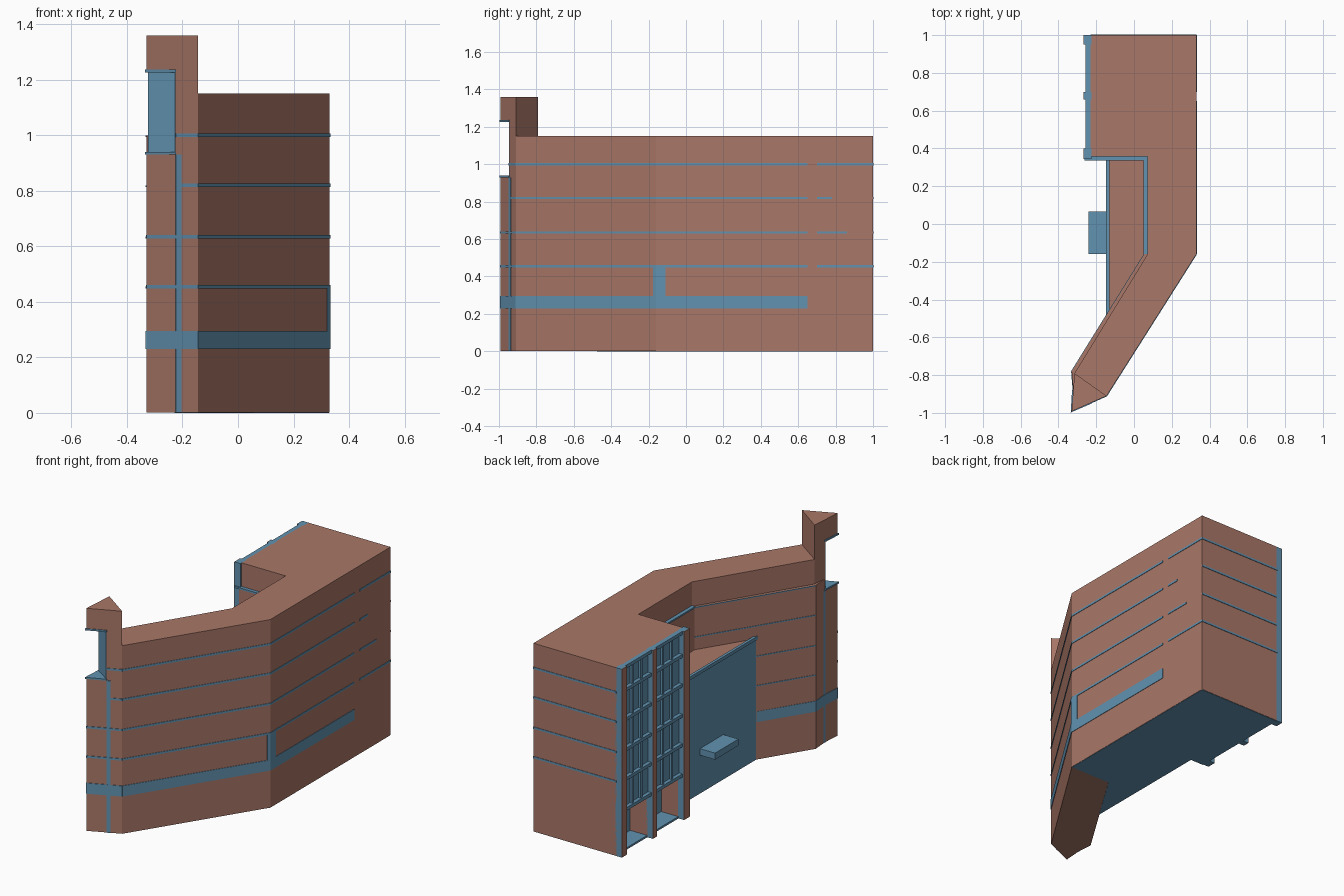
import bpy, bmesh, math
from mathutils import Vector

if "Cube" in bpy.data.objects:
    bpy.data.objects.remove(bpy.data.objects["Cube"])


def material(name, rgb):
    m = bpy.data.materials.new(name)
    m.diffuse_color = (*rgb, 1)
    m.use_nodes = True
    m.node_tree.nodes["Principled BSDF"].inputs["Base Color"].default_value = m.diffuse_color
    return m


BROWN = material("terracotta_cladding", (0.40, 0.185, 0.138))
BLUE = material("blue_glass", (0.122, 0.29, 0.44))


def prism(name, pts, z0, z1, mat, top_mat=None):
    """Extrude a plan outline from z0 to z1, optionally with another roof colour."""
    bm = bmesh.new()
    base = bm.faces.new([bm.verts.new((x, y, z0)) for x, y in pts])
    ext = bmesh.ops.extrude_face_region(bm, geom=[base])
    bmesh.ops.translate(bm, vec=(0, 0, z1 - z0),
                        verts=[v for v in ext["geom"] if isinstance(v, bmesh.types.BMVert)])
    bmesh.ops.recalc_face_normals(bm, faces=bm.faces[:])
    me = bpy.data.meshes.new(name)
    me.materials.append(mat)
    if top_mat:
        me.materials.append(top_mat)
        for f in bm.faces:
            f.material_index = 1 if f.normal.z > 0.9 else 0
    bm.to_mesh(me)
    bm.free()
    ob = bpy.data.objects.new(name, me)
    bpy.context.collection.objects.link(ob)
    return ob


def box(name, x0, x1, y0, y1, z0, z1, mat):
    return prism(name, [(x0, y0), (x1, y0), (x1, y1), (x0, y1)], z0, z1, mat)


def strip(name, p, q, z0, z1, mat=BLUE, t=0.003):
    """Thin plate lying on the wall that runs from p to q."""
    p, q = Vector(p), Vector(q)
    d = (q - p).normalized()
    n = Vector((-d.y, d.x)) * t
    return prism(name, [p - n, q - n, q + n, p + n], z0, z1, mat)


# Key plan points
BACK_R, BEND, NOSE = (0.33, 1.0), (0.33, -0.16), (-0.145, -0.91)
CUT_F, CUT_W, TIP = (-0.225, -0.945), (-0.322, -0.88), (-0.33, -0.992)
INNER_END, INNER_SET = (-0.33, -0.78), (-0.315, -0.79)
BAYS = [(0.70, 0.95), (0.40, 0.66)]
FLOORS = [0.455, 0.635, 0.82, 1.0]


def outline(inset, end, notched=False):
    pts = [BACK_R, (-0.23, 1.0)]
    if notched:
        for a, b in BAYS:
            pts += [(-0.23, b), (-0.11, b), (-0.11, a), (-0.23, a)]
    return pts + [(-0.23, 0.34 + inset), (0.055 + inset, 0.34 + inset),
                  (0.055 + inset, -0.16), end, CUT_W, CUT_F, NOSE, BEND]


# Main body: ground storey with entrance recesses, middle, set-back top storey
prism("body_ground", outline(0, INNER_END, True), 0.002, 0.27, BROWN)
prism("body_middle", outline(0, INNER_END), 0.27, 1.0, BROWN)
prism("body_top", outline(0.017, INNER_SET), 1.0, 1.15, BROWN)
prism("floor_slab", [(0.328, 0.998), (-0.228, 0.998), (-0.228, 0.342), (-0.138, 0.342),
                     (-0.138, -0.475), (0.055, -0.16), (0.328, -0.16)], 0, 0.012, BLUE)

# Tower nose with an open corner loggia
prism("tower_tip_lower", [TIP, CUT_F, CUT_W], 0.002, 0.93, BROWN)
prism("tower_tip_upper", [TIP, CUT_F, CUT_W], 1.235, 1.36, BROWN)
prism("tower_core", [CUT_F, NOSE, INNER_SET, CUT_W], 1.15, 1.36, BROWN)
strip("loggia_glass", CUT_F, CUT_W, 0.94, 1.23)
for z in (0.93, 1.227):
    prism("loggia_ledge", [(-0.335, -0.998), (-0.223, -0.95), (-0.225, -0.94),
                           (-0.32, -0.877), (-0.328, -0.88)], z, z + 0.01, BLUE)
strip("tower_front_seam", CUT_F, (-0.205, -0.936), 0.002, 0.93)
strip("tower_west_seam", CUT_W, (-0.32, -0.86), 0.002, 0.93)

# Wide band round the tower, wing and right side
BAND = (0.23, 0.295)
for name, p, q in [("tower_front", TIP, NOSE), ("wing", NOSE, BEND),
                   ("right", BEND, (0.33, 0.65)), ("tower_west", TIP, CUT_W),
                   ("core_west", CUT_W, INNER_END), ("wing_inner", INNER_END, (-0.14, -0.478))]:
    strip(name + "_band", p, q, *BAND)
strip("right_band_riser", (0.33, -0.16), (0.33, -0.11), 0.295, 0.455)
strip("wing_band_riser", (0.32, -0.176), BEND, 0.295, 0.455)

# Thin floor lines
RIGHT_ENDS = [1.0, 0.86, 0.78, 1.0]
for z, y_end in zip(FLOORS, RIGHT_ENDS):
    z0, z1 = z - 0.006, z + 0.006
    strip("tower_front_line", TIP if z < 0.7 else CUT_F, NOSE, z0, z1)
    strip("wing_line", NOSE, BEND, z0, z1)
    strip("right_line_front", BEND, (0.33, 0.65), z0, z1)
    strip("right_line_back", (0.33, 0.70), (0.33, y_end), z0, z1)
    strip("back_line", (-0.23, 1.0), BACK_R, z0, z1)
    strip("wing_inner_line", INNER_END, (0.055, -0.16), z0, z0 + 0.006)

# Ledge caps where the top storey steps back
box("ledge_side", 0.05, 0.072, -0.16, 0.357, 0.996, 1.006, BLUE)
box("ledge_end", -0.262, 0.072, 0.336, 0.357, 0.996, 1.006, BLUE)

# Glazed hall in the inner corner with brown roof, edge and canopy
prism("hall", [(-0.14, 0.34), (-0.14, -0.478), (0.056, -0.16), (0.056, 0.34)],
      0.001, 0.74, BLUE, BROWN)
box("hall_roof_edge", -0.147, -0.13, -0.485, 0.34, 0.735, 0.755, BLUE)
box("entrance_canopy", -0.242, -0.14, -0.16, 0.065, 0.235, 0.275, BLUE)

# West facade: columns with brown fronts, glass, beams and mullions
for y0, y1 in [(0.345, 0.40), (0.66, 0.70), (0.95, 1.0)]:
    box("column", -0.264, -0.225, y0, y1, 0.001, 1.15, BLUE)
    box("column_face", -0.267, -0.263, y0, y1, 0.001, 1.15, BROWN)
for a, b in BAYS:
    box("bay_glass", -0.234, -0.228, a, b, 0.27, 1.15, BLUE)
    strip("recess_glass", (-0.11, a), (-0.11, b), 0.012, 0.27)
    for z in [0.27] + FLOORS + [1.14]:
        box("bay_beam", -0.256, -0.228, a, b, z - 0.01, z + 0.01, BLUE)
    for i in (1, 2):
        y = a + (b - a) * i / 3
        box("mullion", -0.248, -0.228, y - 0.008, y + 0.008, 0.27, 1.14, BLUE)
